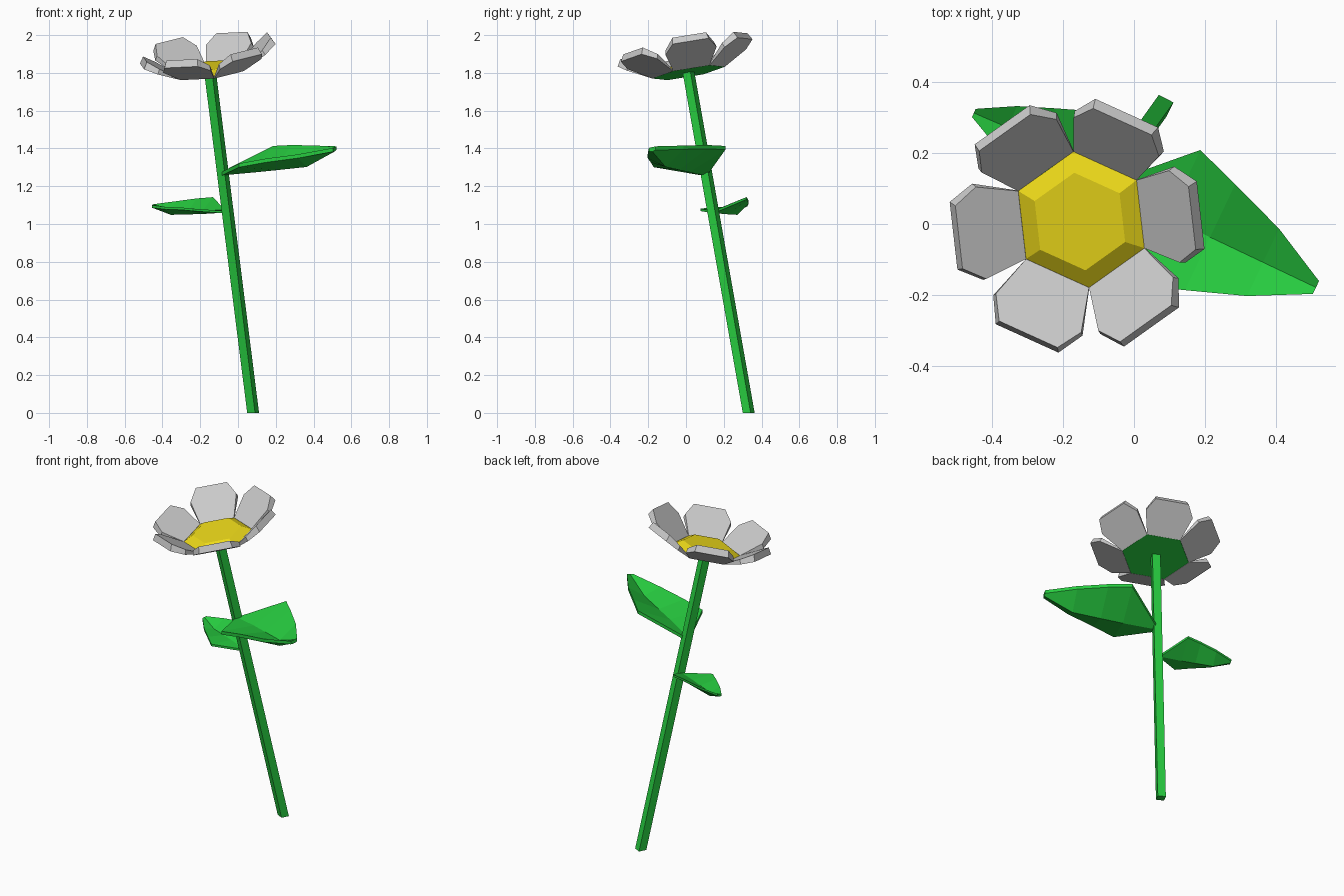
import bpy, bmesh
from math import cos, sin, radians, pi
from mathutils import Vector, Matrix

if "Cube" in bpy.data.objects:
    bpy.data.objects.remove(bpy.data.objects["Cube"])

def mat(name, col):
    m = bpy.data.materials.new(name)
    m.diffuse_color = (*col, 1)
    m.use_nodes = True
    m.node_tree.nodes["Principled BSDF"].inputs["Base Color"].default_value = m.diffuse_color
    return m

green = mat("leaf_green", (0.02, 0.6, 0.05))
yellow = mat("centre_yellow", (0.85, 0.7, 0.01))

def make(name, rings, material=None, M=Matrix()):
    """Flat-faced solid lofted through equal-length rings, capped both ends."""
    bm = bmesh.new()
    vs = [[bm.verts.new(M @ Vector(p)) for p in r] for r in rings]
    n = len(vs[0])
    for a, b in zip(vs, vs[1:]):
        for i in range(n):
            j = (i + 1) % n
            bm.faces.new((a[i], a[j], b[j], b[i]))
    bm.faces.new(vs[0][::-1])
    bm.faces.new(vs[-1])
    bmesh.ops.recalc_face_normals(bm, faces=bm.faces)
    me = bpy.data.meshes.new(name)
    bm.to_mesh(me)
    bm.free()
    if material:
        me.materials.append(material)
    ob = bpy.data.objects.new(name, me)
    bpy.context.collection.objects.link(ob)
    return ob

# leaning square stem
foot, top = Vector((0.08, 0.332, 0)), Vector((-0.148, 0.013, 1.805))
def square(c):
    return [c + Vector((cos(radians(a)), sin(radians(a)), 0)) * 0.033 for a in (18, 108, 198, 288)]
make("stem", [square(foot), square(top)], green)

# flower head frame: z along the stem
n = (top - foot).normalized()
u = (Vector((1, 0, 0)) - n * n.x).normalized()
head = Matrix((u, n.cross(u), n)).transposed().to_4x4()
head.translation = top

def hexagon(r, z):
    return [(r * cos(radians(36.5 + 60 * k)), r * sin(radians(36.5 + 60 * k)), z) for k in range(6)]
make("flower_base", [hexagon(0.194, -0.004), hexagon(0.195, 0.003)], green, head)
make("flower_centre", [hexagon(0.195, 0.003), hexagon(0.14, 0.035)], yellow, head)

# six raised petals, tapering in thickness towards the centre
outline = [(0.169, -0.0975, 0), (0.29, -0.138, 0.64), (0.355, -0.097, 1),
           (0.355, 0.097, 1), (0.29, 0.138, 0.64), (0.169, 0.0975, 0)]
for k, lift in enumerate((0.12, 0.11, 0.115, 0.085, 0.105, 0.105)):
    M = head @ Matrix.Rotation(radians(6.5 + 60 * k), 4, 'Z')
    low = [(r, w, lift * f - 0.004) for r, w, f in outline]
    high = [(r - 0.02 * f, w * (1 - 0.07 * f), lift * f + 0.004 + 0.028 * f) for r, w, f in outline]
    make(f"petal_{k + 1}", [low, high], None, M)

# leaves: V-shaped gutter, rows of (along, half width, edge height, keel underside)
rows = [(0, 0.02, 0.02, 0), (0.19, 0.21, 0.105, 0.012), (0.32, 0.165, 0.12, 0.024),
        (0.485, 0.105, 0.13, 0.04), (0.65, 0.02, 0.145, 0.122)]
def leaf(name, base, direction, s, roll, pitch):
    d = Vector((*direction, 0)).normalized()
    p = Vector((-d.y, d.x, 0))
    rings = []
    for a, w, e, k in rows:
        t = min(0.035, e - k)
        section = [(w, e), (0, k + t), (-w, e), (-w, e - 0.02), (0, k), (w, e - 0.02)]
        rings.append([Vector(base) + s * (a * d + y * p + Vector((0, 0, z + roll * y + pitch * a)))
                      for y, z in section])
    make(name, rings, green)

leaf("large_leaf", (-0.075, 0.10, 1.262), (0.59, -0.28), 1.0, 0.22, 0)
leaf("small_leaf", (-0.075, 0.15, 1.06), (-0.37, 0.16), 0.63, -0.23, -0.12)
